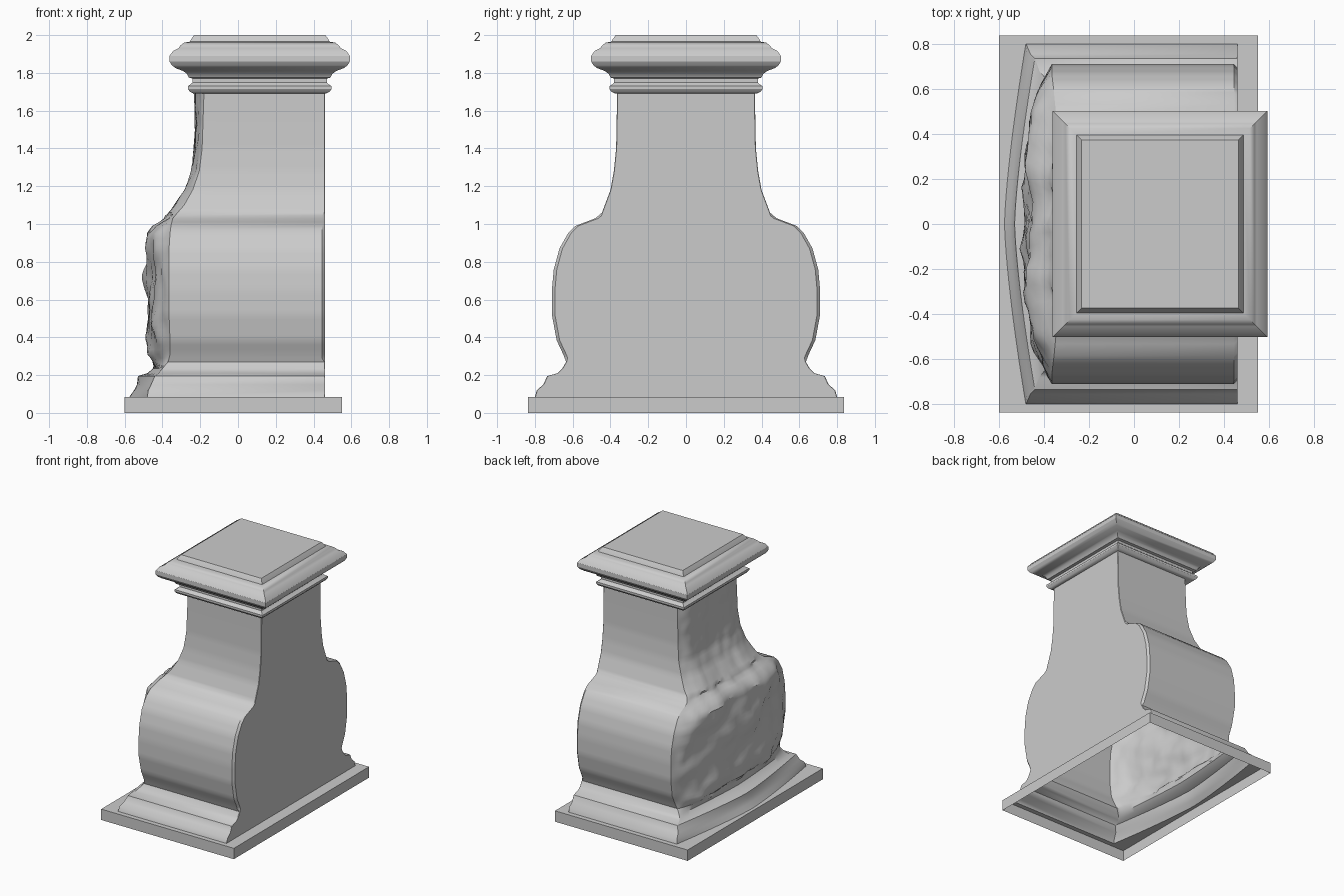
import bpy, bmesh, math
from mathutils import Vector, noise

cube = bpy.data.objects.get("Cube")
if cube:
    bpy.data.objects.remove(cube)

stone = bpy.data.materials.new("grey stone")
stone.use_nodes = True
stone.diffuse_color = (0.6, 0.6, 0.6, 1)
stone.node_tree.nodes["Principled BSDF"].inputs["Base Color"].default_value = (0.6, 0.6, 0.6, 1)


def finish(name, bm, angle):
    bmesh.ops.recalc_face_normals(bm, faces=bm.faces)
    mesh = bpy.data.meshes.new(name)
    bm.to_mesh(mesh)
    bm.free()
    mesh.materials.append(stone)
    obj = bpy.data.objects.new(name, mesh)
    bpy.context.collection.objects.link(obj)
    bpy.ops.object.select_all(action="DESELECT")
    obj.select_set(True)
    bpy.context.view_layer.objects.active = obj
    bpy.ops.object.shade_smooth_by_angle(angle=math.radians(angle))
    return obj


def loft(bm, rings):
    """Skin a stack of closed rings, returning the rings as vertices."""
    rows = [[bm.verts.new(p) for p in ring] for ring in rings]
    n = len(rows[0])
    for a, b in zip(rows, rows[1:]):
        for i in range(n):
            j = (i + 1) % n
            bm.faces.new((a[i], a[j], b[j], b[i]))
    return rows


def rect(x0, x1, hy, z):
    return [(x0, -hy, z), (x1, -hy, z), (x1, hy, z), (x0, hy, z)]


# Body profile: height, half depth, x at the broken side's corner, x at its middle
BASE_TOP, WALL_X = 0.27, 0.46
profile = [
    (.085, .80, -.48, -.575), (.12, .79, -.475, -.55), (.15, .755, -.46, -.535),
    (.195, .735, -.44, -.53), (.21, .68, -.42, -.48), (.235, .655, -.40, -.45),
    (.27, .635, -.37, -.45), (.31, .65, -.36, -.485), (.385, .685, -.36, -.49),
    (.52, .71, -.365, -.485), (.65, .71, -.365, -.48), (.76, .70, -.365, -.48),
    (.87, .67, -.365, -.485), (.95, .625, -.36, -.48), (.99, .585, -.355, -.45),
    (1.03, .48, -.345, -.39), (1.06, .445, -.32, -.37), (1.10, .43, -.285, -.34),
    (1.18, .40, -.24, -.285), (1.28, .382, -.205, -.25), (1.40, .37, -.19, -.24),
    (1.55, .367, -.185, -.235), (1.70, .365, -.18, -.23),
]

# Finer steps above the base, so that the broken stone can be rough
rows = []
for a, b in zip(profile, profile[1:]):
    steps = 1 if a[0] < BASE_TOP else max(2, round((b[0] - a[0]) / 0.025))
    rows += [[u + (v - u) * k / steps for u, v in zip(a, b)] for k in range(steps)]
rows.append(profile[-1])


def body_ring(z, hy, xc, xm):
    belly = BASE_TOP < z < 1.06
    c = .016 if belly else .003
    ring = [(WALL_X - c, -hy, z), (WALL_X, -hy + c, z), (WALL_X, hy - c, z), (WALL_X - c, hy, z)]
    power = 1.4 if z < BASE_TOP else 4 if belly else 5
    rough = 0 if z < BASE_TOP else .035 if belly else .022
    stretch = 5 if belly else 1.8
    count = 40
    for i in range(count + 1):
        t = math.cos(math.pi * i / count)
        y = t * hy
        x = xc + (xm - xc) * (1 - abs(t) ** power)
        bump = noise.noise(Vector((3, y * 6, z * stretch))) + .4 * noise.noise(Vector((7, y * 15, z * 12)))
        x += rough * (bump + .25) * (1 - abs(t) ** 8)
        ring.append((x, y, z))
    return ring


# Body: hollow pier with a flat wall side and a broken side
bm = bmesh.new()
loft(bm, [body_ring(*r) for r in rows])
finish("pier_body", bm, 35)

# Plinth: open below, its top closing onto the body's foot
bm = bmesh.new()
foot = [bm.verts.new(p) for p in body_ring(*profile[0])]
sides = loft(bm, [rect(-.6, .55, .837, 0), rect(-.6, .55, .837, .085)])
loop = [bm.edges.new((v, foot[i - 1])) for i, v in enumerate(foot)]
top = [bm.edges.get((v, sides[1][i - 1])) for i, v in enumerate(sides[1])]
bmesh.ops.triangle_fill(bm, edges=loop + top, use_beauty=True)
finish("plinth", bm, 30)

# Moulded cap: height and outward step from the neck
cap = [
    (1.69, .005), (1.70, .025), (1.715, .035), (1.73, .035), (1.74, .02), (1.75, .01),
    (1.77, .01), (1.775, .03), (1.795, .04), (1.81, .06), (1.825, .10), (1.84, .12),
    (1.86, .132), (1.89, .132), (1.915, .115), (1.93, .085), (1.945, .075),
    (1.96, .055), (1.965, .025), (1.975, .02), (2.0, .003),
]
bm = bmesh.new()
levels = loft(bm, [rect(-.23 - d, WALL_X + d, .37 + d, z) for z, d in cap])
bm.faces.new(levels[0])
bm.faces.new(levels[-1])
finish("moulded_cap", bm, 30)
